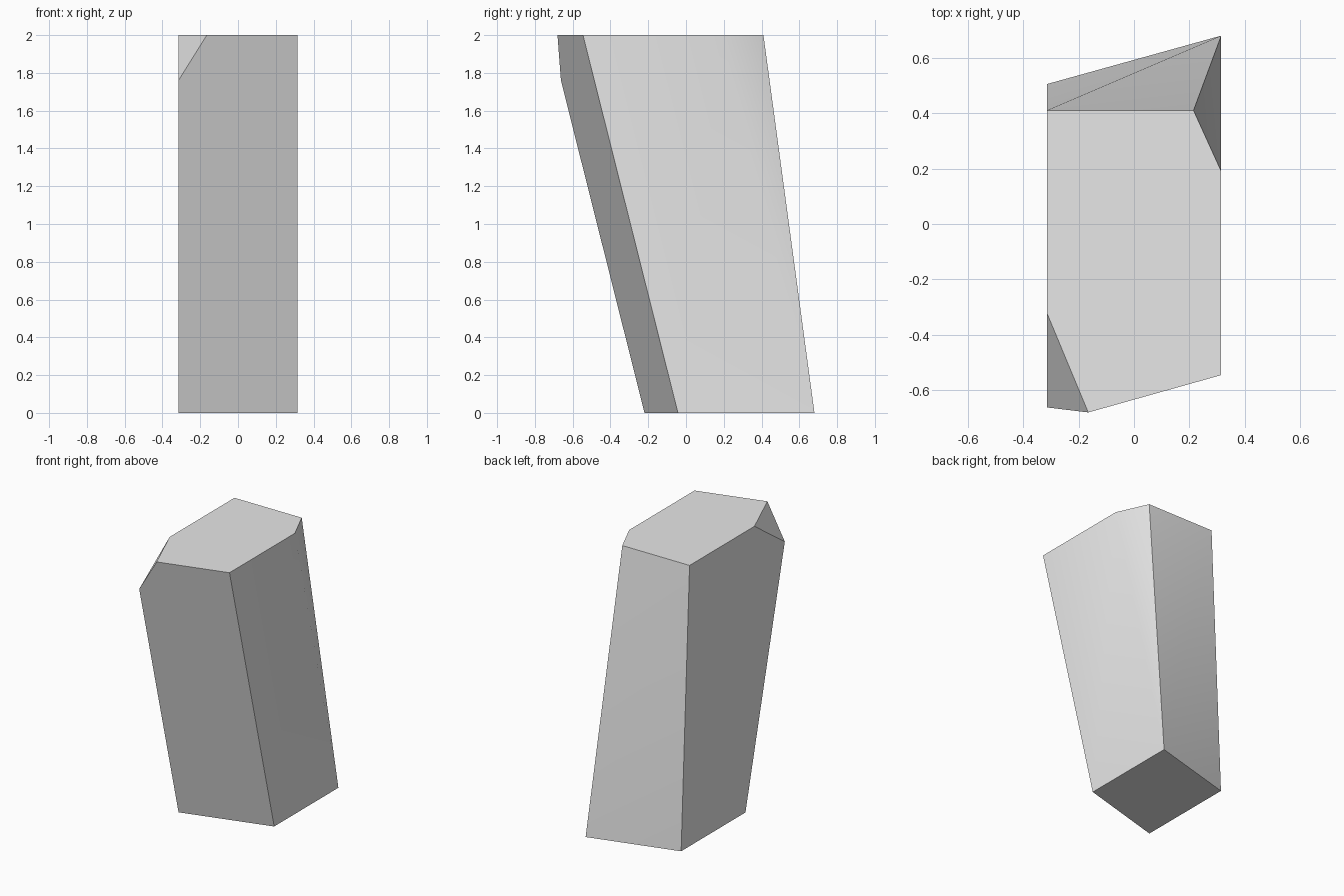
import bpy
import bmesh
from math import radians

cube = bpy.data.objects.get("Cube")
if cube:
    bpy.data.objects.remove(cube, do_unlink=True)

HALF = 0.315   # half width
TOP = 2.0


def front_y(x, z):
    """Depth of the slanted, leaning front plane."""
    return -0.131 + 0.281 * x - 0.2515 * z


# One plain stone colour
stone = bpy.data.materials.new("stone grey")
stone.use_nodes = True
grey = (0.8, 0.8, 0.8, 1)
stone.diffuse_color = grey
stone.node_tree.nodes["Principled BSDF"].inputs["Base Color"].default_value = grey

# Four-cornered foot
foot = [(-HALF, front_y(-HALF, 0), 0), (HALF, front_y(HALF, 0), 0),
        (HALF, 0.68, 0), (-HALF, 0.505, 0)]

# Six-cornered top, with one long back bevel
crown = [(-HALF, 0.41, TOP), (0.215, 0.41, TOP), (HALF, 0.19, TOP),
         (HALF, front_y(HALF, TOP), TOP),
         (-0.165, front_y(-0.165, TOP), TOP), (-HALF, -0.32, TOP)]

# Lowest point of the chipped front corner
chip = [(-HALF, front_y(-HALF, 1.76), 1.76)]

# Wrap the corners into a solid block and merge flat faces
bm = bmesh.new()
corners = [bm.verts.new(p) for p in foot + crown + chip]
bmesh.ops.convex_hull(bm, input=corners)
bmesh.ops.dissolve_limit(bm, angle_limit=radians(2), verts=bm.verts, edges=bm.edges)
bmesh.ops.recalc_face_normals(bm, faces=bm.faces)
mesh = bpy.data.meshes.new("leaning_block")
bm.to_mesh(mesh)
bm.free()
mesh.materials.append(stone)

block = bpy.data.objects.new("leaning_block", mesh)
bpy.context.collection.objects.link(block)

# Soft shading over the shallow bevels, crisp main edges
bpy.ops.object.select_all(action='DESELECT')
block.select_set(True)
bpy.context.view_layer.objects.active = block
bpy.ops.object.shade_smooth_by_angle(angle=radians(30))
